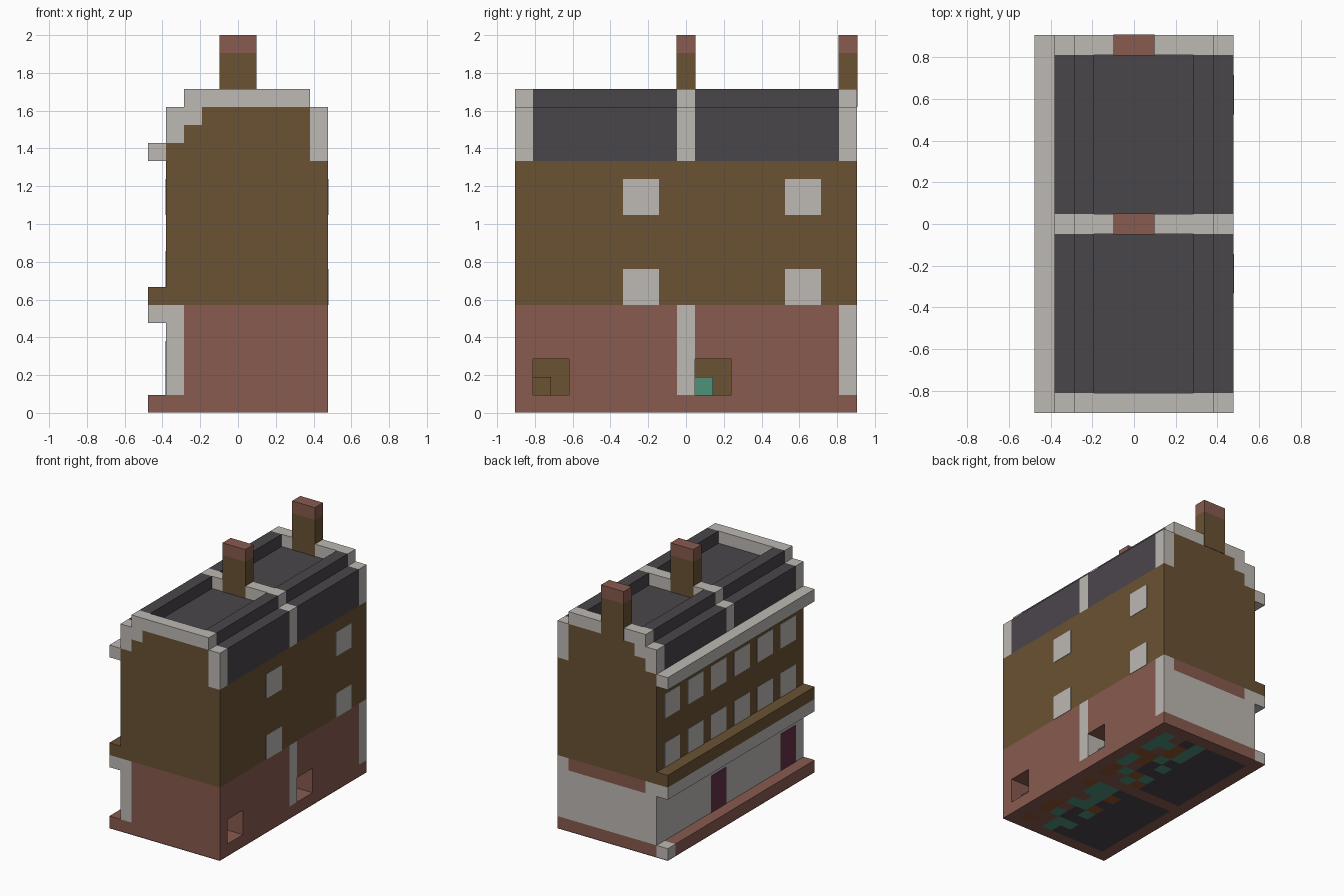
import bpy, bmesh, random

if "Cube" in bpy.data.objects:
    bpy.data.objects.remove(bpy.data.objects["Cube"], do_unlink=True)

U = 2 / 21          # size of one block
WIDTH, LENGTH = 10, 19


def material(name, code):
    rgb = [int(code[i:i + 2], 16) / 255 for i in (0, 2, 4)]
    colour = [c / 12.92 if c < 0.04045 else ((c + 0.055) / 1.055) ** 2.4 for c in rgb] + [1]
    mat = bpy.data.materials.new(name)
    mat.use_nodes = True
    mat.diffuse_color = colour
    mat.node_tree.nodes["Principled BSDF"].inputs["Base Color"].default_value = colour
    return mat


STONE = material("pale stone", "BDB9B4")
BRICK = material("red brick", "885B4F")
BROWN = material("brown brick", "6A5233")
SLATE = material("dark slate", "4A464B")
DOOR = material("maroon paint", "663347")
GREEN = material("green tile", "4F927A")
ORANGE = material("orange floor", "925430")


def finish(bm, name, mats):
    me = bpy.data.meshes.new(name)
    bm.to_mesh(me)
    bm.free()
    for m in mats:
        me.materials.append(m)
    ob = bpy.data.objects.new(name, me)
    bpy.context.collection.objects.link(ob)
    return ob


def place(x, y, z):
    return ((x - WIDTH / 2) * U, (y - LENGTH / 2) * U, z * U)


def extrude(name, outline, y0, y1, mat):
    """Extrude an x-z outline, in blocks, along y."""
    bm = bmesh.new()
    face = bm.faces.new([bm.verts.new(place(x, y0, z)) for x, z in outline])
    ext = bmesh.ops.extrude_face_region(bm, geom=[face])
    moved = [v for v in ext["geom"] if isinstance(v, bmesh.types.BMVert)]
    bmesh.ops.translate(bm, verts=moved, vec=(0, (y1 - y0) * U, 0))
    bmesh.ops.recalc_face_normals(bm, faces=bm.faces)
    return finish(bm, name, [mat])


def box(name, x, y, z, mat):
    (a, b), (c, d) = x, z
    return extrude(name, [(a, c), (b, c), (b, d), (a, d)], *y, mat)


T = 0.03   # thickness of painted plates, in blocks

# Plinth with one stone corner
box("plinth", (0, 10), (0, 18), (T, 1), BRICK)
box("plinth_end", (1, 10), (18, 19), (T, 1), BRICK)
box("plinth_corner", (0, 1), (18, 19), (T, 1), STONE)

# Underside: slate and tiled floors inside a brick border
random.seed(4)
bm = bmesh.new()
bmesh.ops.create_grid(bm, x_segments=WIDTH, y_segments=LENGTH, size=0.5)
bmesh.ops.scale(bm, verts=bm.verts, vec=(WIDTH * U, LENGTH * U, 1))
for f in bm.faces:
    c = f.calc_center_median()
    x, y = int(c.x / U + WIDTH / 2), int(c.y / U + LENGTH / 2)
    if 0 < x < 9 and y not in (0, 9, 18):
        if x < 5:
            f.material_index = 1
        else:
            f.material_index = random.choice((1, 2, 3) if x < 7 else (0, 2, 3))
bmesh.ops.reverse_faces(bm, faces=bm.faces)
finish(bm, "underside", [BRICK, SLATE, GREEN, ORANGE])

# Ground storey
box("shop_front", (1, 2), (0, 19), (1, 6), STONE)
box("ground_core", (2, 8), (0, 18), (1, 6), BRICK)
box("end_wall", (2, 9), (18, 19), (1, 5), STONE)
box("end_wall_band", (2, 9), (18, 19), (5, 6), BRICK)
box("end_pilaster", (9, 10), (18, 19), (1, 6), STONE)
box("party_pilaster", (8, 10), (9, 10), (1, 6), STONE)
for i, span in enumerate([(0, 1), (3, 9), (12, 18)]):
    box(f"rear_wall_{i}", (8, 10), span, (1, 6), BRICK)

# Rear openings, each with a low block inside
for y, mat in ((1, BROWN), (10, GREEN)):
    box("opening_lintel", (8, 10), (y, y + 2), (3, 6), BRICK)
    box("opening_back", (8, 8 + T), (y, y + 2), (1, 3), BROWN)
    box("opening_block", (8, 9), (y, y + 1), (1, 2), mat)

# Ledges along the street side
box("lower_ledge", (0, 1), (0, 19), (5, 6), STONE)
box("upper_ledge", (0, 1), (0, 19), (6, 7), BROWN)
box("cornice", (0, 1), (0, 19), (14, 15), STONE)

# Upper storeys
box("upper_storeys", (1, 10), (0, 19), (6, 14), BROWN)

# Street windows and doors
for y in range(1, LENGTH - 1, 3):
    for z in (7, 11):
        box("street_window", (1 - T, 1), (y, y + 2), (z, z + 2), STONE)
for y in (1, 10):
    box("street_door", (1 - T, 1), (y, y + 2), (1, 4), DOOR)

# Rear windows
for y in (6, 15):
    for z in (6, 11):
        box("rear_window", (10, 10 + T), (y, y + 2), (z, z + 2), STONE)

# Stepped gables with stone coping at both ends
GABLE = [(1, 14), (9, 14), (9, 17), (3, 17), (3, 16), (2, 16), (2, 15), (1, 15)]
COPING = [(1, 15), (2, 15), (2, 16), (3, 16), (3, 17), (9, 17), (9, 18), (2, 18), (2, 17), (1, 17)]
for y in (0, 18):
    extrude("gable", GABLE, y, y + 1, BROWN)
    extrude("gable_coping", COPING, y, y + 1, STONE)
    box("gable_corner", (9, 10), (y, y + 1), (14, 17), STONE)

# Party wall and the two sunken roofs
STEPS = [(1, 14), (10, 14), (10, 17), (9, 17), (9, 18)]
extrude("party_wall", STEPS + [(2, 18), (2, 17), (1, 17)], 9, 10, STONE)
ROOF = STEPS + [(8, 18), (8, 17), (3, 17), (3, 18), (2, 18), (2, 17), (1, 17)]
for y in (1, 10):
    extrude("roof", ROOF, y, y + 8, SLATE)

# Chimneys, standing just proud of the walls
for y in (9, 18):
    span = (y - T, y + 1 + T)
    box("chimney_stack", (4 - T, 6 + T), span, (17, 20), BROWN)
    box("chimney_cap", (4 - T, 6 + T), span, (20, 21), BRICK)
